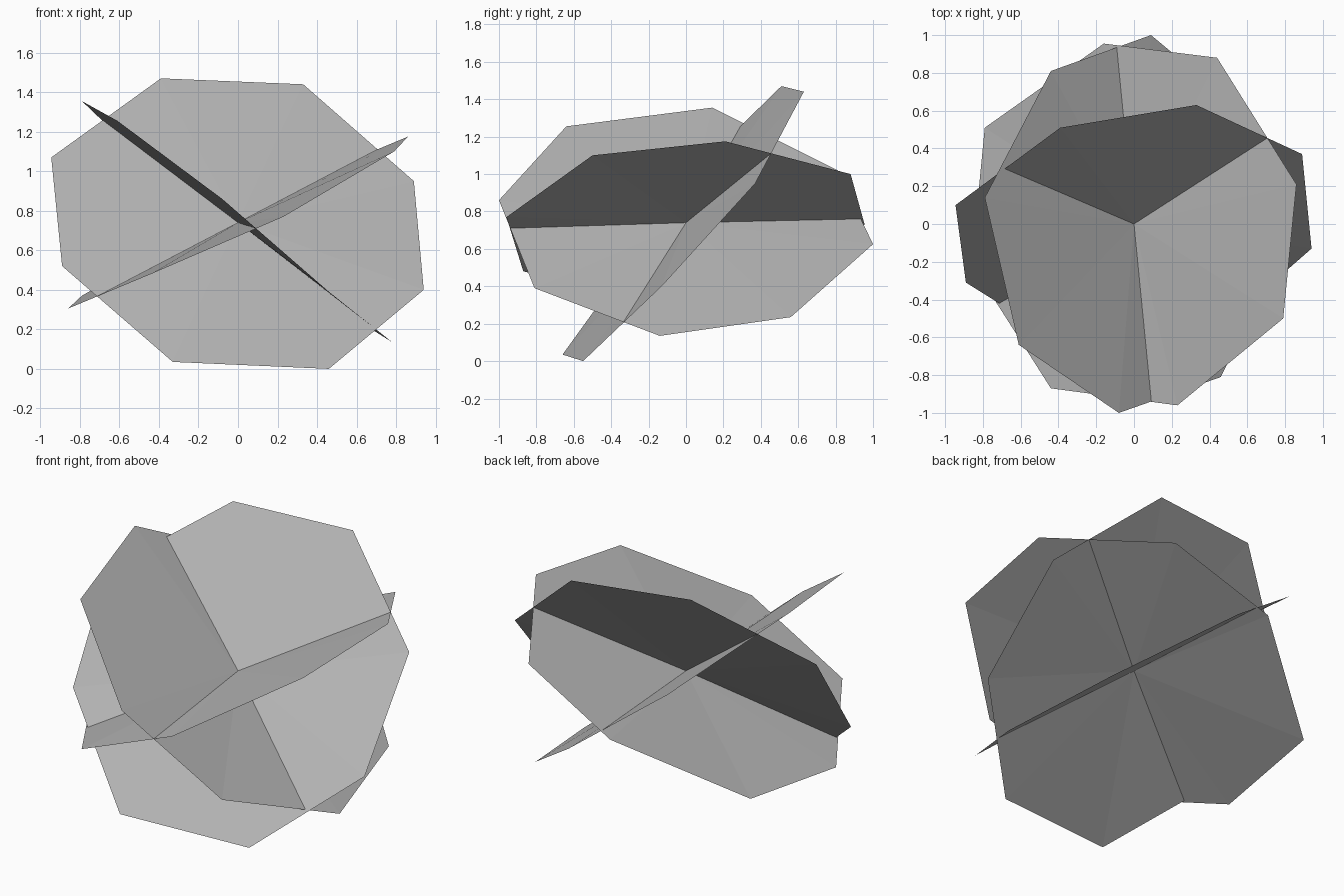
import bpy, bmesh

grey = bpy.data.materials.new("mid grey")
grey.diffuse_color = (0.46, 0.46, 0.46, 1)

HUB = (0, 0, 0.74)  # shared centre of the three crossing cards


def card(name, rim):
    """Eight-sided flat card, built as a fan around the hub."""
    bm = bmesh.new()
    hub = bm.verts.new(HUB)
    ring = [bm.verts.new(p) for p in rim]
    for a, b in zip(ring, ring[1:] + ring[:1]):
        bm.faces.new((hub, a, b))
    mesh = bpy.data.meshes.new(name)
    bm.to_mesh(mesh)
    bm.free()
    mesh.materials.append(grey)
    obj = bpy.data.objects.new(name, mesh)
    bpy.context.collection.objects.link(obj)


# card leaning backwards, seen broadside from the front
card("front_leaf_card", [
    (-0.39, 0.51, 1.47), (-0.945, 0.10, 1.07), (-0.89, -0.31, 0.52), (-0.33, -0.66, 0.035),
    (0.46, -0.55, 0.0), (0.94, -0.13, 0.40), (0.89, 0.37, 0.95), (0.33, 0.63, 1.44)])

# card falling towards the right
card("right_leaf_card", [
    (-0.79, 0.14, 1.355), (-0.61, -0.64, 1.255), (-0.08, -1.0, 0.86), (0.46, -0.81, 0.39),
    (0.78, -0.14, 0.135), (0.62, 0.56, 0.235), (0.09, 1.0, 0.625), (-0.44, 0.81, 1.02)])

# card falling towards the left
card("left_leaf_card", [
    (0.86, 0.21, 1.175), (0.44, 0.88, 1.0), (-0.16, 0.955, 0.73), (-0.79, 0.51, 0.37),
    (-0.86, -0.21, 0.305), (-0.44, -0.87, 0.48), (0.23, -0.96, 0.77), (0.79, -0.50, 1.10)])
